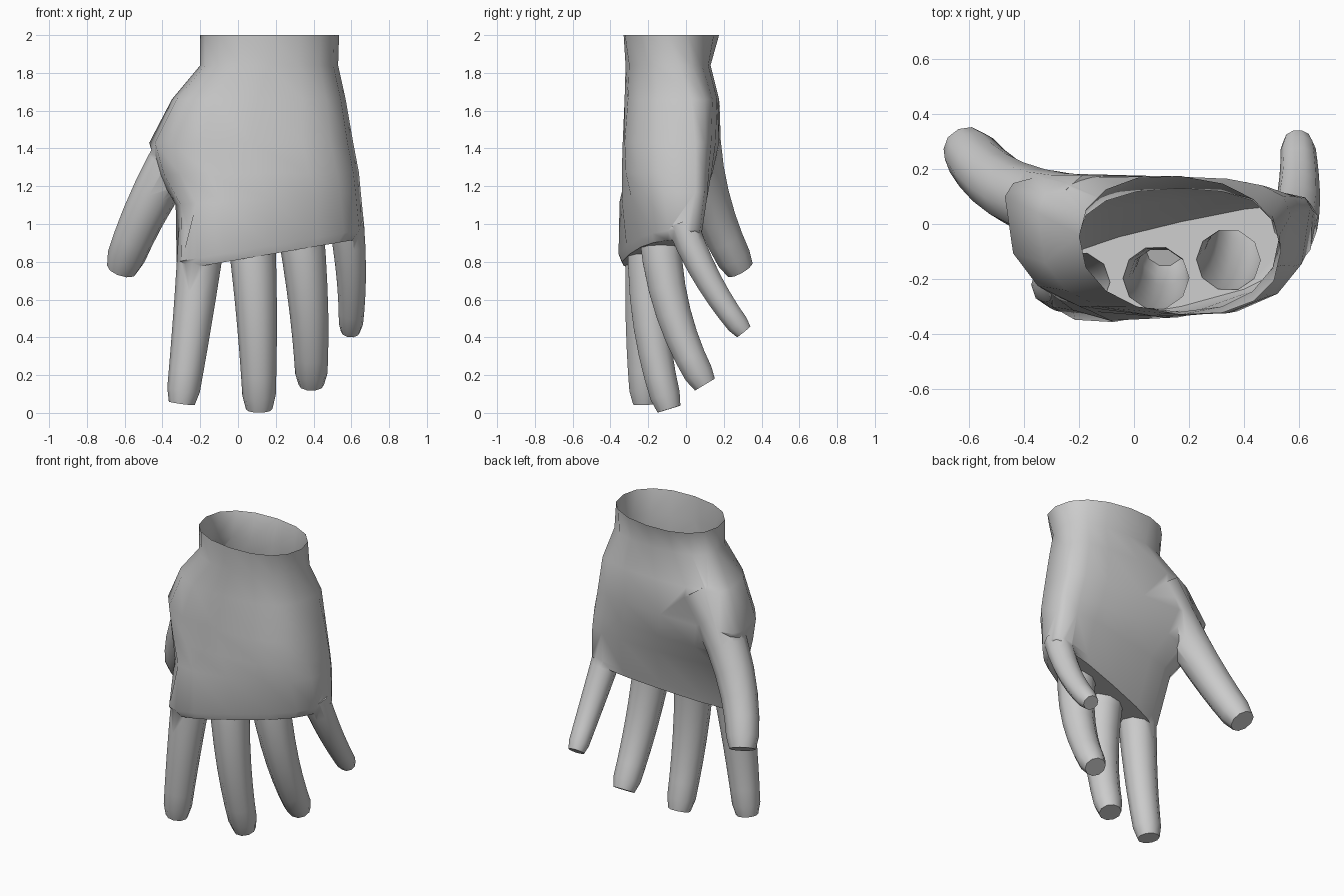
import bpy, bmesh
from math import sin, cos, pi, copysign
from mathutils import Vector

if "Cube" in bpy.data.objects:
    bpy.data.objects.remove(bpy.data.objects["Cube"])


def loft(name, rings):
    """Closed solid skinned through rings of equal point count."""
    bm = bmesh.new()
    vs = [[bm.verts.new(p) for p in r] for r in rings]
    n = len(vs[0])
    for a, b in zip(vs, vs[1:]):
        for i in range(n):
            j = (i + 1) % n
            bm.faces.new((a[i], a[j], b[j], b[i]))
    bm.faces.new(vs[0])
    bm.faces.new(vs[-1])
    bmesh.ops.recalc_face_normals(bm, faces=bm.faces)
    me = bpy.data.meshes.new(name)
    bm.to_mesh(me)
    bm.free()
    ob = bpy.data.objects.new(name, me)
    bpy.context.collection.objects.link(ob)
    return ob


def section(z, lx, ly, rx, ry, back, palm, n=16):
    """Hand cross-section: chord from thumb side to little-finger side, bulged both ways."""
    e = 0.9 if z > 1.7 else 0.72
    tilt = 0.34 * max(0, 1.3 - z)      # knuckle line rises to the little finger
    pts = []
    for i in range(n):
        c, s = cos(2 * pi * i / n), sin(2 * pi * i / n)
        u = (1 + copysign(abs(c) ** e, c)) / 2
        b = copysign(abs(s) ** e, s) * (palm if s > 0 else back)
        pts.append(Vector((lx + (rx - lx) * u, ly + (ry - ly) * u + b, z + tilt * u)))
    return pts


def finger(name, start, mid, tip, r, taper=0.33, n=10, steps=7):
    """Tapered tube along a parabola through three points, with a blunt tip."""
    a, m, c = Vector(start), Vector(mid), Vector(tip)
    k = 2 * m - (a + c) / 2
    rings = []
    for i in range(steps + 1):
        t = 1 - (1 - i / steps) ** 1.3
        p = a * (1 - t) ** 2 + k * 2 * t * (1 - t) + c * t * t
        d = ((k - a) * (1 - t) + (c - k) * t).normalized()
        u = Vector((1, 0, 0))
        u = (u - d * u.dot(d)).normalized()
        v = d.cross(u)
        w = r * (0.55 if i == steps else 1 - taper * t)
        rings.append([p + u * cos(2 * pi * q / n) * w + v * sin(2 * pi * q / n) * w * 0.95
                      for q in range(n)])
    return loft(name, rings)


# Wrist and palm, closed by a bevelled web under the knuckles
rings = [section(*s) for s in (
    (2.00, -.20, -.05, .535, -.10, .255, .25),
    (1.84, -.20, -.04, .53, -.04, .28, .17),
    (1.66, -.35, .04, .57, .03, .36, .14),
    (1.43, -.47, .10, .61, .05, .41, .10),
    (1.26, -.42, .05, .64, .05, .39, .09),
    (1.10, -.33, -.07, .65, .05, .33, .10),
    (.80, -.325, -.19, .67, .03, .235, .10))]
mid = sum(rings[-1], Vector()) / len(rings[-1])
rings.append([mid + (p - mid) * 0.92 - Vector((0, 0, .045)) for p in rings[-1]])
hand = loft("hand", rings)

# Fingers and thumb
digits = [
    finger("index_finger", (-.19, -.20, .95), (-.24, -.225, .50), (-.298, -.218, .05), .125),
    finger("middle_finger", (.07, -.19, .95), (.10, -.185, .48), (.112, -.09, .02), .127),
    finger("ring_finger", (.33, -.14, .98), (.375, -.07, .54), (.388, .10, .15), .123),
    finger("little_finger", (.575, -.02, 1.0), (.60, .12, .70), (.595, .305, .43), .092),
    finger("thumb", (-.15, .045, 1.62), (-.43, .11, 1.18), (-.615, .285, .76), .148, .34),
]

# Merge the digits into the palm as one skin
bpy.context.view_layer.objects.active = hand
for d in digits:
    m = hand.modifiers.new("merge", 'BOOLEAN')
    m.operation = 'UNION'
    m.solver = 'EXACT'
    m.object = d
    bpy.ops.object.modifier_apply(modifier=m.name)
for d in digits:
    bpy.data.objects.remove(d)

# Open the wrist
bm = bmesh.new()
bm.from_mesh(hand.data)
lids = [f for f in bm.faces if f.calc_center_median().z > 1.99]
bmesh.ops.delete(bm, geom=lids, context='FACES')
bm.to_mesh(hand.data)
bm.free()

hand.select_set(True)
bpy.ops.object.shade_smooth_by_angle(angle=0.8)
